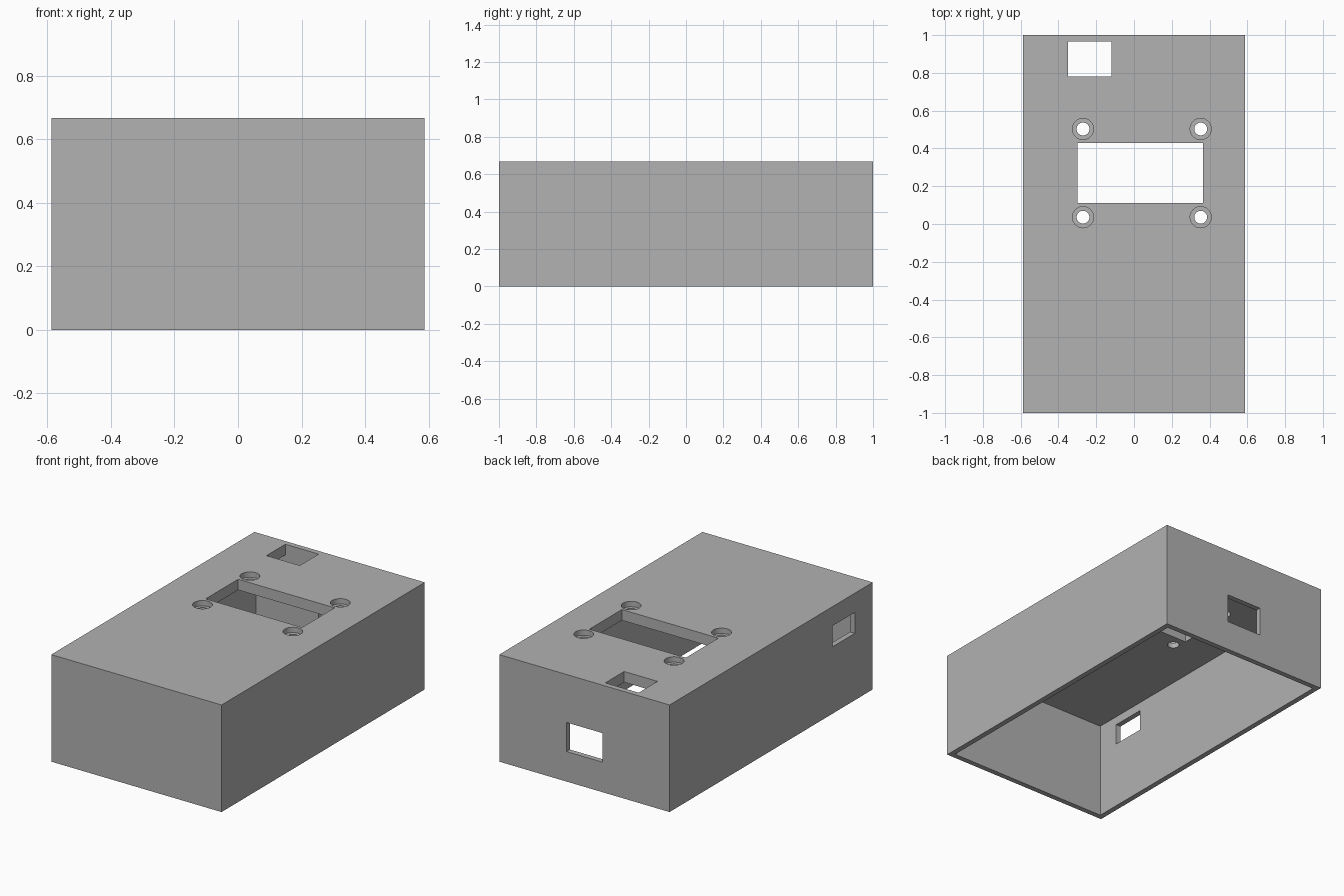
import bpy

cube = bpy.data.objects.get("Cube")
if cube:
    bpy.data.objects.remove(cube, do_unlink=True)

WIDTH, LENGTH, HEIGHT = 1.174, 2.0, 0.667
WALL, LID = 0.033, 0.067
X, Y = WIDTH / 2, LENGTH / 2

grey = bpy.data.materials.new("plain grey")
grey.use_nodes = True
grey.diffuse_color = (0.445, 0.445, 0.445, 1)
grey.node_tree.nodes["Principled BSDF"].inputs["Base Color"].default_value = grey.diffuse_color


def box(name, xs, ys, zs):
    """Box spanning the given ranges on each axis."""
    ranges = (xs, ys, zs)
    bpy.ops.mesh.primitive_cube_add(size=1, location=[sum(r) / 2 for r in ranges])
    obj = bpy.context.object
    obj.name = name
    obj.scale = [r[1] - r[0] for r in ranges]
    bpy.ops.object.transform_apply(location=True, rotation=False, scale=True)
    return obj


def cylinder(name, x, y, radius, zs):
    """Upright cylinder between two heights."""
    bpy.ops.mesh.primitive_cylinder_add(
        vertices=32, radius=radius, depth=zs[1] - zs[0], location=(x, y, sum(zs) / 2))
    obj = bpy.context.object
    obj.name = name
    return obj


def cut(target, cutter):
    """Subtract the cutter from the target, then discard the cutter."""
    cutter.hide_render = True
    mod = target.modifiers.new("cut", "BOOLEAN")
    mod.operation = "DIFFERENCE"
    mod.solver = "EXACT"
    mod.object = cutter
    bpy.ops.object.select_all(action="DESELECT")
    bpy.context.view_layer.objects.active = target
    target.select_set(True)
    bpy.ops.object.modifier_apply(modifier=mod.name)
    bpy.data.objects.remove(cutter, do_unlink=True)


# Solid case, hollowed out from below
case = box("enclosure", (-X, X), (-Y, Y), (0, HEIGHT))
through_lid = (HEIGHT - LID - 0.05, HEIGHT + 0.05)
cut(case, box("cavity", (WALL - X, X - WALL), (WALL - Y, Y - WALL), (-0.1, HEIGHT - LID)))

# Openings in the lid
cut(case, box("display_opening", (-0.30, 0.365), (0.11, 0.43), through_lid))
cut(case, box("switch_opening", (-0.35, -0.12), (0.78, 0.966), through_lid))

# Openings in the back wall and one side wall
cut(case, box("back_opening", (-0.123, 0.123), (Y - 0.1, Y + 0.1), (0.187, 0.368)))
cut(case, box("side_opening", (-X - 0.1, -X + 0.1), (-0.823, -0.606), (0.417, 0.547)))

# Counterbored screw holes around the display
for x in (-0.27, 0.353):
    for y in (0.036, 0.503):
        cut(case, cylinder("counterbore", x, y, 0.056, (HEIGHT - LID / 2, HEIGHT + 0.05)))
        cut(case, cylinder("screw_hole", x, y, 0.034, through_lid))

case.data.materials.clear()
case.data.materials.append(grey)
for poly in case.data.polygons:
    poly.material_index = 0
bpy.ops.object.shade_smooth_by_angle()
